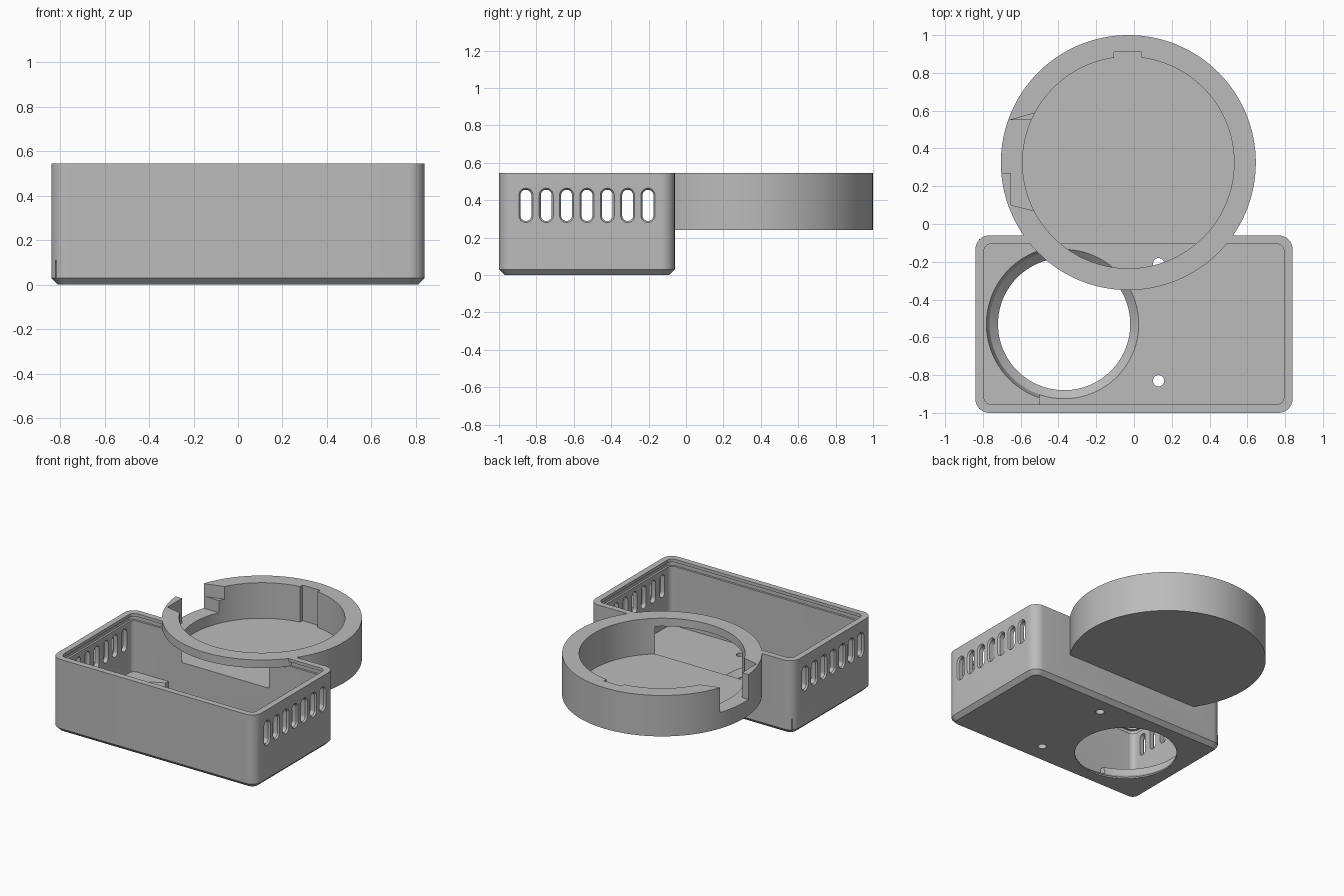
import bpy, bmesh
from math import sin, cos, pi

old = bpy.data.objects.get("Cube")
if old:
    bpy.data.objects.remove(old, do_unlink=True)

grey = bpy.data.materials.new("light_grey_plastic")
grey.use_nodes = True
colour = (0.5, 0.5, 0.5, 1)
grey.diffuse_color = colour
grey.node_tree.nodes["Principled BSDF"].inputs["Base Color"].default_value = colour


def rounded(x0, x1, y0, y1, r, steps=8):
    """Rounded rectangle outline."""
    pts = []
    corners = [(x1 - r, y1 - r), (x0 + r, y1 - r), (x0 + r, y0 + r), (x1 - r, y0 + r)]
    for i, (cx, cy) in enumerate(corners):
        for k in range(steps + 1):
            a = pi / 2 * (i + k / steps)
            pts.append((cx + r * cos(a), cy + r * sin(a)))
    return pts


def circle(cx, cy, r, n=128):
    return [(cx + r * cos(2 * pi * i / n), cy + r * sin(2 * pi * i / n)) for i in range(n)]


def loft(name, sections, sideways=False):
    """Closed solid through (height, outline) sections; sideways runs it along x."""
    bm = bmesh.new()
    rings = []
    for h, pts in sections:
        rings.append([bm.verts.new((h, u, v) if sideways else (u, v, h)) for u, v in pts])
    for a, b in zip(rings, rings[1:]):
        for i in range(len(a)):
            j = (i + 1) % len(a)
            bm.faces.new((a[i], a[j], b[j], b[i]))
    bm.faces.new(rings[0])
    bm.faces.new(rings[-1])
    bmesh.ops.recalc_face_normals(bm, faces=bm.faces)
    me = bpy.data.meshes.new(name)
    bm.to_mesh(me)
    bm.free()
    me.materials.append(grey)
    ob = bpy.data.objects.new(name, me)
    bpy.context.collection.objects.link(ob)
    return ob


def prism(name, pts, z0, z1):
    return loft(name, [(z0, pts), (z1, pts)])


def block(name, x0, x1, y0, y1, z0, z1):
    return prism(name, [(x0, y0), (x1, y0), (x1, y1), (x0, y1)], z0, z1)


def combine(target, tool, operation="DIFFERENCE"):
    mod = target.modifiers.new("combine", "BOOLEAN")
    mod.operation = operation
    mod.solver = "EXACT"
    mod.object = tool
    bpy.context.view_layer.objects.active = target
    bpy.ops.object.modifier_apply(modifier=mod.name)
    bpy.data.objects.remove(tool, do_unlink=True)


TOP = 0.545
FLOOR = 0.05
DISH = (-0.03, 0.325)

# Box shell with chamfered bottom edge
outer = rounded(-0.84, 0.84, -1, -0.06, 0.075)
body = loft("case_body", [(0, rounded(-0.81, 0.81, -0.97, -0.09, 0.045)),
                          (0.03, outer), (TOP, outer)])
inner = rounded(-0.795, 0.795, -0.955, -0.105, 0.04)
combine(body, prism("cavity", inner, FLOOR, 0.7))

# Lid groove around the inside of the rim
combine(body, prism("lid_groove", rounded(-0.81, 0.81, -0.97, -0.09, 0.05), 0.49, 0.522))

# Raised pad beside the round opening
combine(body, block("pad", -0.82, -0.5, -0.98, -0.08, 0.03, 0.11), "UNION")

# Flared round opening and two screw holes in the floor
flare = [(-0.1, 0.35), (0.01, 0.35), (FLOOR, 0.395), (0.13, 0.417)]
combine(body, loft("round_opening", [(z, circle(-0.37, -0.53, r)) for z, r in flare]))
for y in (-0.83, -0.21):
    combine(body, prism("screw_hole", circle(0.13, y, 0.03, 24), -0.1, 0.2))

# Ventilation slots on both ends, countersunk outside
for side in (-1, 1):
    for i in range(7):
        y = -0.856 + i * 0.1088
        slot = rounded(y - 0.029, y + 0.029, 0.289, 0.456, 0.0289)
        wide = rounded(y - 0.039, y + 0.039, 0.279, 0.466, 0.0389)
        combine(body, loft("slot", [(side * 0.7, slot), (side * 0.828, slot),
                                    (side * 0.842, wide)], True))

# Round dish; inside the box only a thin top band remains
dish = prism("dish", circle(*DISH, 0.675), 0.24, TOP)
combine(dish, block("band_clearance", -0.9, 0.9, -0.9, -0.08, 0.1, 0.485))
combine(body, dish, "UNION")
combine(body, prism("dish_hollow", circle(*DISH, 0.56), 0.28, 0.7))

# Key notch at the back of the dish
combine(body, block("key_notch", -0.105, 0.04, 0.8, 0.91, 0.28, 0.7))

# Cable gap through the left-hand wall with its side pockets
combine(body, block("cable_gap", -0.8, -0.5, 0.27, 0.55, 0.36, 0.7))
combine(body, prism("side_pocket", [(-0.65, 0.3), (-0.65, 0.1), (-0.53, 0.07),
                                    (-0.5, 0.3)], 0.36, 0.7))
combine(body, prism("wedge_pocket", [(-0.66, 0.549), (-0.5, 0.54), (-0.5, 0.595)], 0.45, 0.7))

bpy.ops.object.select_all(action="DESELECT")
body.select_set(True)
bpy.context.view_layer.objects.active = body
bpy.ops.object.shade_smooth_by_angle(angle=0.5)
